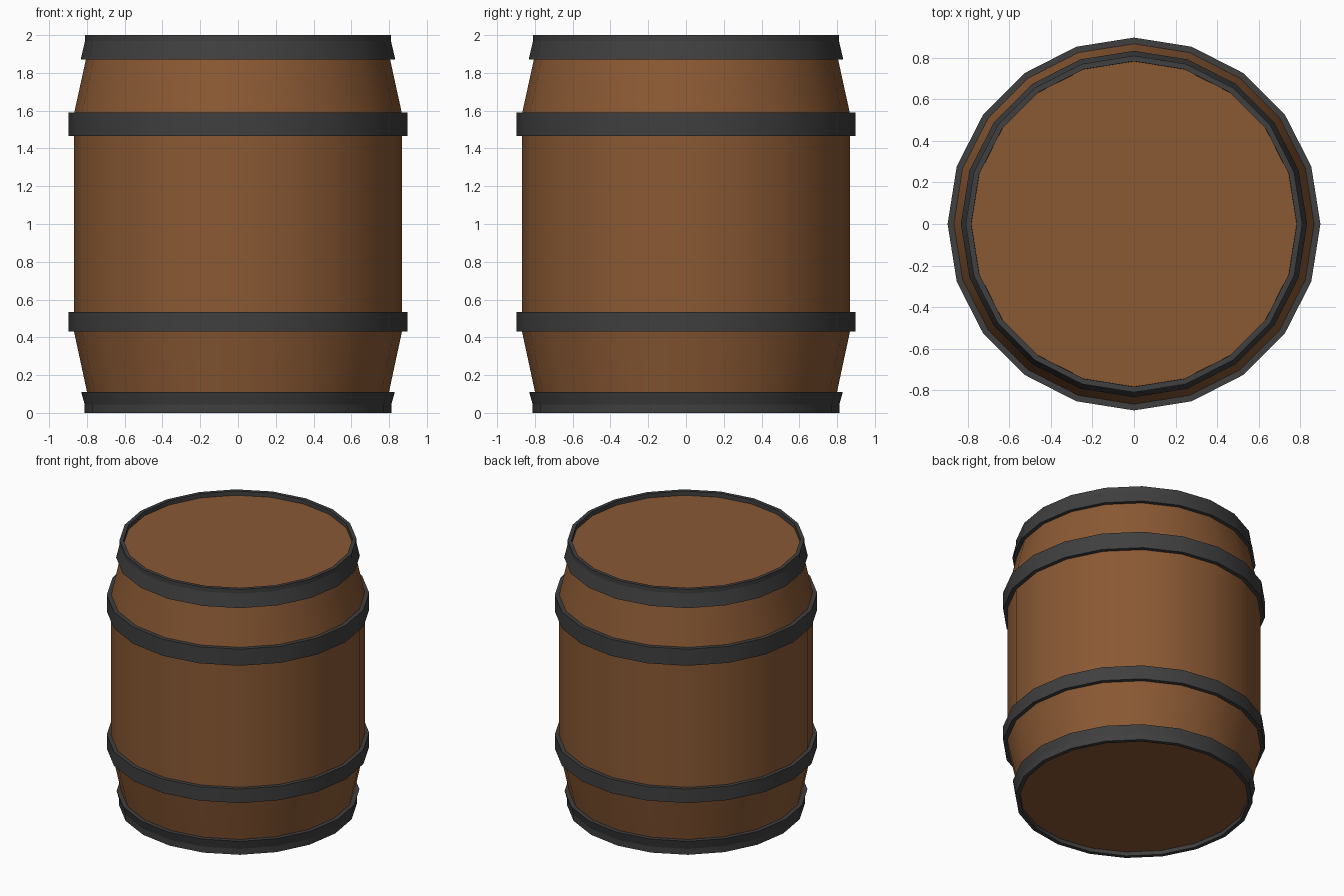
import bpy, bmesh, math

if "Cube" in bpy.data.objects:
    bpy.data.objects.remove(bpy.data.objects["Cube"])

SIDES = 20


def material(name, color):
    m = bpy.data.materials.new(name)
    m.diffuse_color = (*color, 1.0)
    m.use_nodes = True
    m.node_tree.nodes["Principled BSDF"].inputs["Base Color"].default_value = m.diffuse_color
    return m


wood = material("brown wood", (0.255, 0.100, 0.034))
iron = material("dark iron", (0.050, 0.050, 0.050))


def lathe(name, profile, mat, closed):
    """Spin an (r, z) profile around z; closed makes a ring, open gets end caps."""
    bm = bmesh.new()
    rings = []
    for r, z in profile:
        rings.append([bm.verts.new((r * math.cos(2 * math.pi * i / SIDES),
                                    r * math.sin(2 * math.pi * i / SIDES), z))
                      for i in range(SIDES)])
    count = len(rings) if closed else len(rings) - 1
    for k in range(count):
        a, b = rings[k], rings[(k + 1) % len(rings)]
        for i in range(SIDES):
            j = (i + 1) % SIDES
            bm.faces.new((a[i], a[j], b[j], b[i])).smooth = True
    if not closed:
        bm.faces.new(list(reversed(rings[0])))
        bm.faces.new(rings[-1])
    # round sides shade smoothly, every profile corner stays crisp
    for ring in rings:
        for i in range(SIDES):
            bm.edges.get((ring[i], ring[(i + 1) % SIDES])).smooth = False
    bmesh.ops.recalc_face_normals(bm, faces=bm.faces[:])
    me = bpy.data.meshes.new(name)
    bm.to_mesh(me)
    bm.free()
    me.materials.append(mat)
    ob = bpy.data.objects.new(name, me)
    bpy.context.collection.objects.link(ob)
    return ob


# wooden body with recessed lid and base
lathe("barrel_body", [(0.782, 0.03), (0.868, 0.43), (0.868, 1.585), (0.784, 1.968)],
      wood, False)

# belly hoops
for name, z0, z1 in (("lower_hoop", 0.43, 0.535), ("upper_hoop", 1.465, 1.59)):
    lathe(name, [(0.855, z0), (0.897, z0), (0.897, z1), (0.855, z1)], iron, True)

# flared end hoops that stand proud of the lid and base
lathe("top_rim_hoop", [(0.78, 1.87), (0.833, 1.87), (0.81, 1.968),
                       (0.81, 2.0), (0.783, 2.0)], iron, True)
lathe("bottom_rim_hoop", [(0.783, 0.0), (0.812, 0.0), (0.812, 0.045),
                          (0.83, 0.11), (0.78, 0.11)], iron, True)
